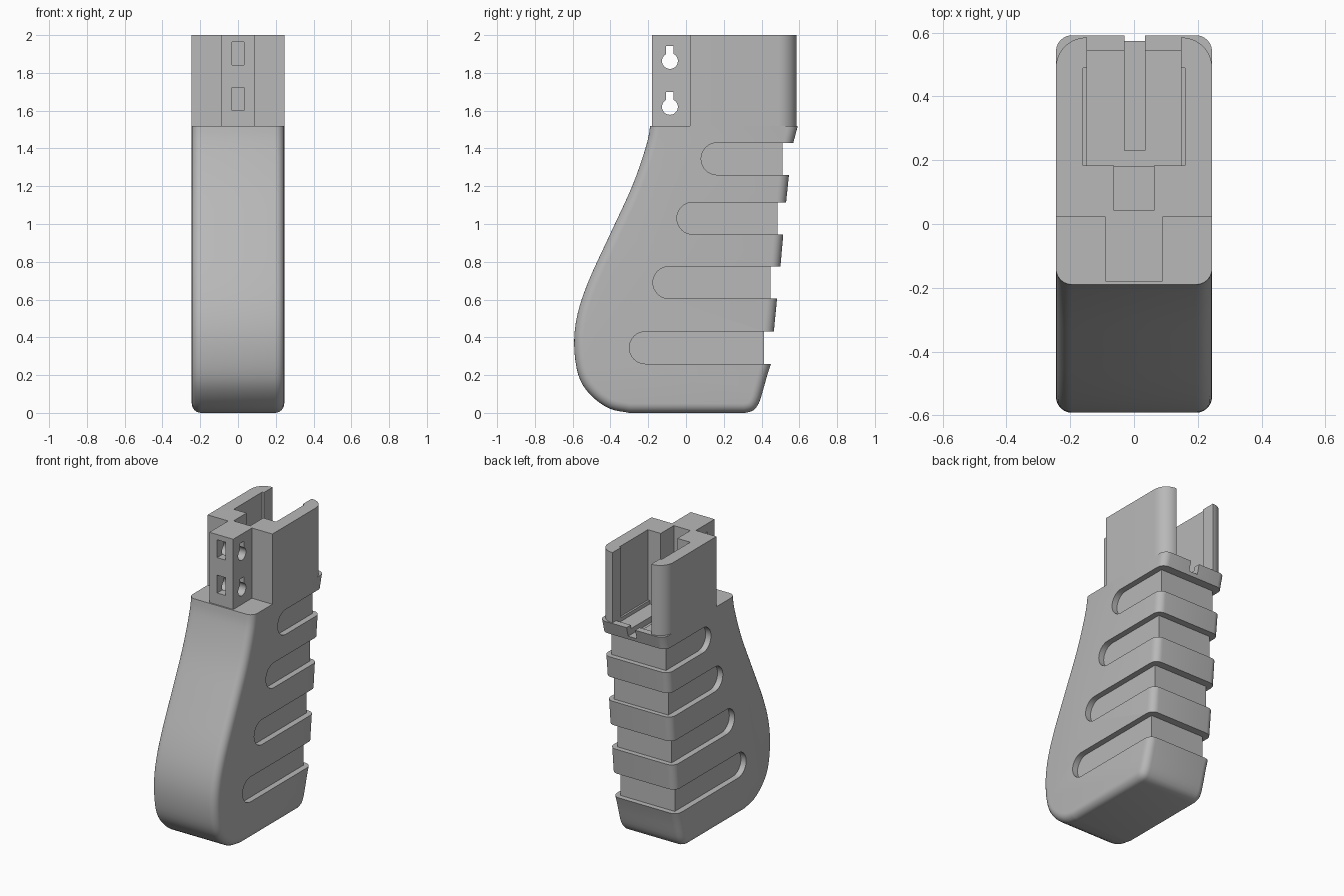
import bpy, bmesh, math
from mathutils import Vector

if "Cube" in bpy.data.objects:
    bpy.data.objects.remove(bpy.data.objects["Cube"])

grey = bpy.data.materials.new("matte grey")
grey.diffuse_color = (0.48, 0.48, 0.48, 1)
grey.use_nodes = True
grey.node_tree.nodes["Principled BSDF"].inputs["Base Color"].default_value = grey.diffuse_color
HALF = 0.245      # half width of the grip
SEAT = 1.52       # height where the grip meets the socket


def finish(name, bm):
    bmesh.ops.recalc_face_normals(bm, faces=bm.faces)
    me = bpy.data.meshes.new(name)
    bm.to_mesh(me)
    bm.free()
    ob = bpy.data.objects.new(name, me)
    bpy.context.collection.objects.link(ob)
    me.materials.append(grey)
    return ob


def loft(name, loops):
    """Skin a row of equal point loops and cap both ends."""
    bm = bmesh.new()
    rows = [[bm.verts.new(p) for p in loop] for loop in loops]
    n = len(rows[0])
    for a, b in zip(rows, rows[1:]):
        for i in range(n):
            j = (i + 1) % n
            bm.faces.new((a[i], a[j], b[j], b[i]))
    bm.faces.new(rows[0])
    bm.faces.new(rows[-1])
    return bm


def prism(name, pts, axis, lo, hi):
    place = (lambda p, t: (t, p[0], p[1])) if axis == 'x' else (lambda p, t: (p[0], p[1], t))
    return finish(name, loft(name, [[place(p, t) for p in pts] for t in (lo, hi)]))


def box(x0, x1, y0, y1, z0, z1):
    return prism("cutter", [(x0, y0), (x1, y0), (x1, y1), (x0, y1)], 'z', z0, z1)


def cut(ob, tool):
    m = ob.modifiers.new("cut", 'BOOLEAN')
    m.operation, m.solver, m.object = 'DIFFERENCE', 'EXACT', tool
    tool.hide_render = True
    bpy.context.view_layer.objects.active = ob
    bpy.ops.object.modifier_apply(modifier=m.name)
    bpy.data.objects.remove(tool)


def arc(cx, cy, r, a0, a1, n):
    return [(cx + r * math.cos(math.radians(a0 + (a1 - a0) * i / n)),
             cy + r * math.sin(math.radians(a0 + (a1 - a0) * i / n))) for i in range(n + 1)]


def spline(ctrl, steps):
    """Catmull-Rom curve through the control points."""
    p = [Vector(c) for c in ctrl]
    p = [2 * p[0] - p[1]] + p + [2 * p[-1] - p[-2]]
    out = []
    for a, b, c, d in zip(p, p[1:], p[2:], p[3:]):
        for k in range(steps):
            t = k / steps
            out.append(0.5 * (2 * b + (c - a) * t + (2 * a - 5 * b + 4 * c - d) * t * t
                              + (3 * b - a - 3 * c + d) * t ** 3))
    return out + [p[-2]]


def inset(pts, d):
    """Offset a counter-clockwise outline inwards."""
    out = []
    for i, p in enumerate(pts):
        e0 = (p - pts[i - 1]).normalized()
        e1 = (pts[(i + 1) % len(pts)] - p).normalized()
        n0, n1 = Vector((-e0.y, e0.x)), Vector((-e1.y, e1.x))
        out.append(p + (n0 + n1) * d / (1 + n0.dot(n1)))
    return out


# Grip: side profile (y, z) with rounded side edges
front = spline([(-0.18, 1.7), (-0.19, 1.52), (-0.215, 1.4), (-0.285, 1.2), (-0.40, 0.95),
                (-0.515, 0.7), (-0.575, 0.52), (-0.592, 0.36), (-0.57, 0.2), (-0.51, 0.1),
                (-0.41, 0.025), (-0.30, 0.0)], 4)
heel = spline([(0.31, 0.0), (0.355, 0.012), (0.385, 0.05), (0.405, 0.11), (0.43, 0.2)], 2)
back = [Vector(p) for p in [(0.45, 0.26), (0.465, 0.43), (0.482, 0.605), (0.5, 0.775),
                            (0.515, 0.945), (0.53, 1.115), (0.545, 1.26), (0.568, 1.43),
                            (0.592, 1.52), (0.595, 1.7)]]
outline = front + heel + back
R = 0.05
edge = [(HALF - R + R * math.sin(a), R * (1 - math.cos(a)))
        for a in [math.pi / 2 * k / 6 for k in range(7)]]
rings = [(-x, d) for x, d in reversed(edge)] + edge
bm = loft("grip", [[(x, p.x, p.y) for p in inset(outline, d)] for x, d in rings])
res = bmesh.ops.bisect_plane(bm, geom=bm.verts[:] + bm.edges[:] + bm.faces[:],
                             plane_co=(0, 0, SEAT), plane_no=(0, 0, 1), clear_outer=True)
rim = [e for e in res['geom_cut'] if isinstance(e, bmesh.types.BMEdge)]
bmesh.ops.contextual_create(bm, geom=rim)
grip = finish("grip", bm)

# Finger grooves: round-ended on both sides, straight across the back
for z0, y_tip, y_core in [(1.26, 0.08, 0.51), (0.945, -0.048, 0.484),
                          (0.605, -0.175, 0.448), (0.26, -0.30, 0.414)]:
    r = 0.085
    slot = arc(y_tip + r, z0 + r, r, 90, 270, 16) + [(0.8, z0), (0.8, z0 + 2 * r)]
    for lo, hi in [(0.205, 0.4), (-0.4, -0.205)]:
        cut(grip, prism("cutter", slot, 'x', lo, hi))
    cut(grip, box(-0.5, 0.5, y_core, 0.9, z0, z0 + 2 * r))

# Socket floor recess, leaving a low rear rim, and its cable notch
cut(grip, box(-0.147, 0.147, 0.18, 0.545, 1.495, 1.7))
cut(grip, box(-0.03, 0.035, 0.23, 0.8, 1.455, 1.7))

# Socket: open-backed walls with a mounting tab in front
half = ([(0.09, -0.18), (0.09, 0.022), (HALF, 0.022)]
        + arc(HALF - 0.095, 0.49, 0.095, 0, 90, 10)
        + [(0.147, 0.585), (0.147, 0.49), (0.16, 0.49), (0.16, 0.183), (0.063, 0.183), (0.063, 0.042)])
plan = half + [(-x, y) for x, y in reversed(half)]
socket = prism("socket", plan, 'z', SEAT, 2.0)

# Tab openings: front windows and keyholes through the sides
for z_hole, z_win in [(1.62, 1.60), (1.863, 1.842)]:
    keyhole = arc(-0.085, z_hole, 0.042, 118, 422, 24)
    keyhole += [(-0.065, z_hole + 0.08), (-0.105, z_hole + 0.08)]
    cut(socket, prism("cutter", keyhole, 'x', -0.2, 0.2))
    cut(socket, box(-0.032, 0.032, -0.3, -0.02, z_win, z_win + 0.122))

# Smooth the rounded surfaces, keep the hard edges
for ob in (grip, socket):
    bpy.ops.object.select_all(action='DESELECT')
    ob.select_set(True)
    bpy.context.view_layer.objects.active = ob
    bpy.ops.object.shade_smooth_by_angle(angle=math.radians(30))
